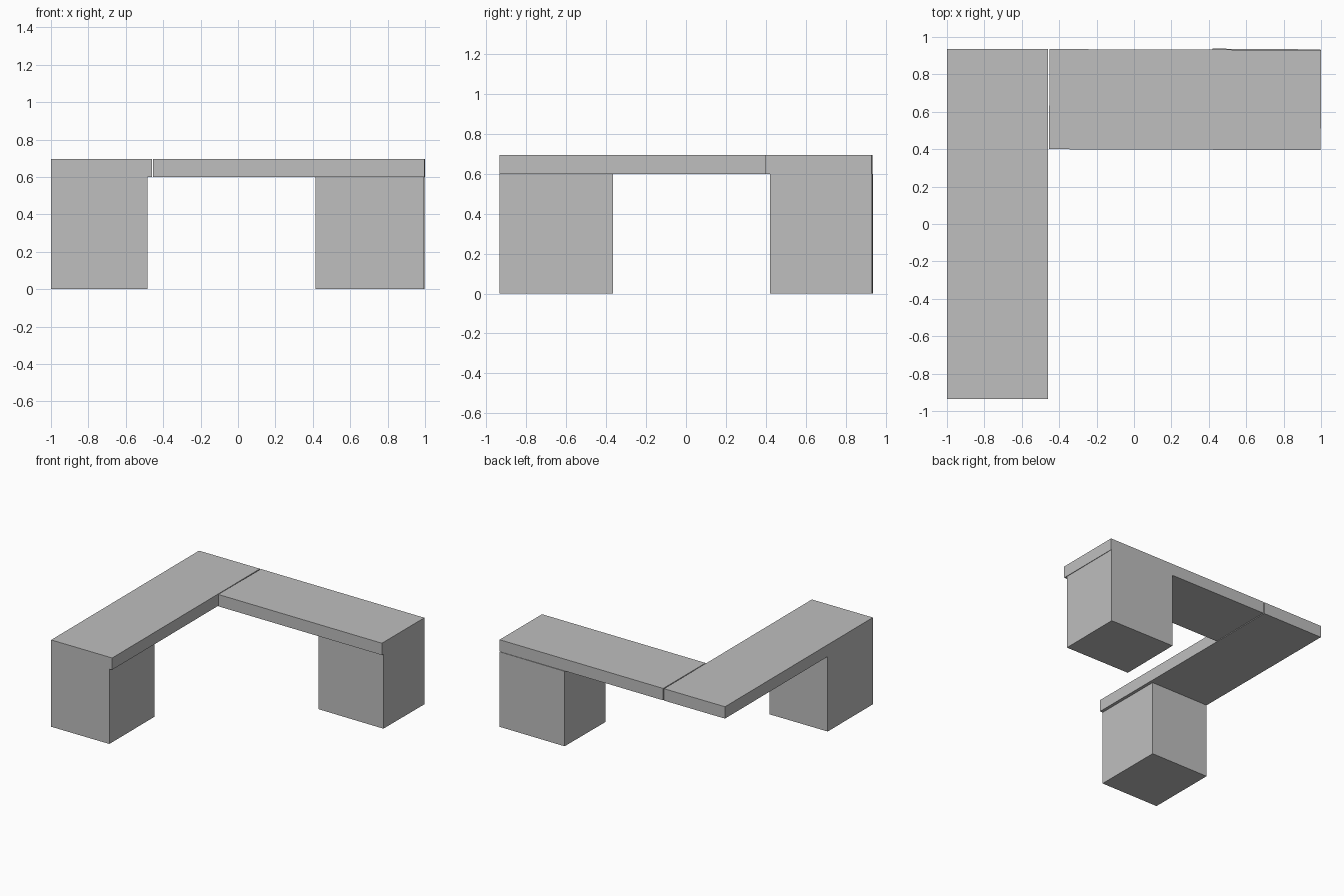
import bpy
import math

cube = bpy.data.objects.get("Cube")
if cube:
    bpy.data.objects.remove(cube, do_unlink=True)

# Single plain grey
grey = bpy.data.materials.new("plain_grey")
grey.use_nodes = True
colour = (0.52, 0.52, 0.52, 1.0)
grey.diffuse_color = colour
grey.node_tree.nodes["Principled BSDF"].inputs["Base Color"].default_value = colour


def block(name, centre, size, turn=0.0):
    """Flat-faced box with an optional turn about z, in degrees."""
    bpy.ops.mesh.primitive_cube_add(size=1, location=centre)
    obj = bpy.context.object
    obj.name = name
    obj.scale = size
    obj.rotation_euler.z = math.radians(turn)
    obj.data.materials.append(grey)
    return obj


LEG_HEIGHT = 0.60
TOP_THICKNESS = 0.095
top_z = LEG_HEIGHT + TOP_THICKNESS / 2
leg_z = LEG_HEIGHT / 2

# Long top along the right side, carried by a leg at its front end
block("side_top", (-0.73, 0, top_z), (0.54, 1.87, TOP_THICKNESS))
block("front_leg", (-0.742, -0.65, leg_z), (0.515, 0.57, LEG_HEIGHT))

# Back top, a hair's breadth from the side top, with a leg at its far end
block("back_top", (0.273, 0.665, top_z), (1.452, 0.535, TOP_THICKNESS), -0.2)
block("back_leg", (0.706, 0.679, leg_z), (0.578, 0.513, LEG_HEIGHT), -0.4)
